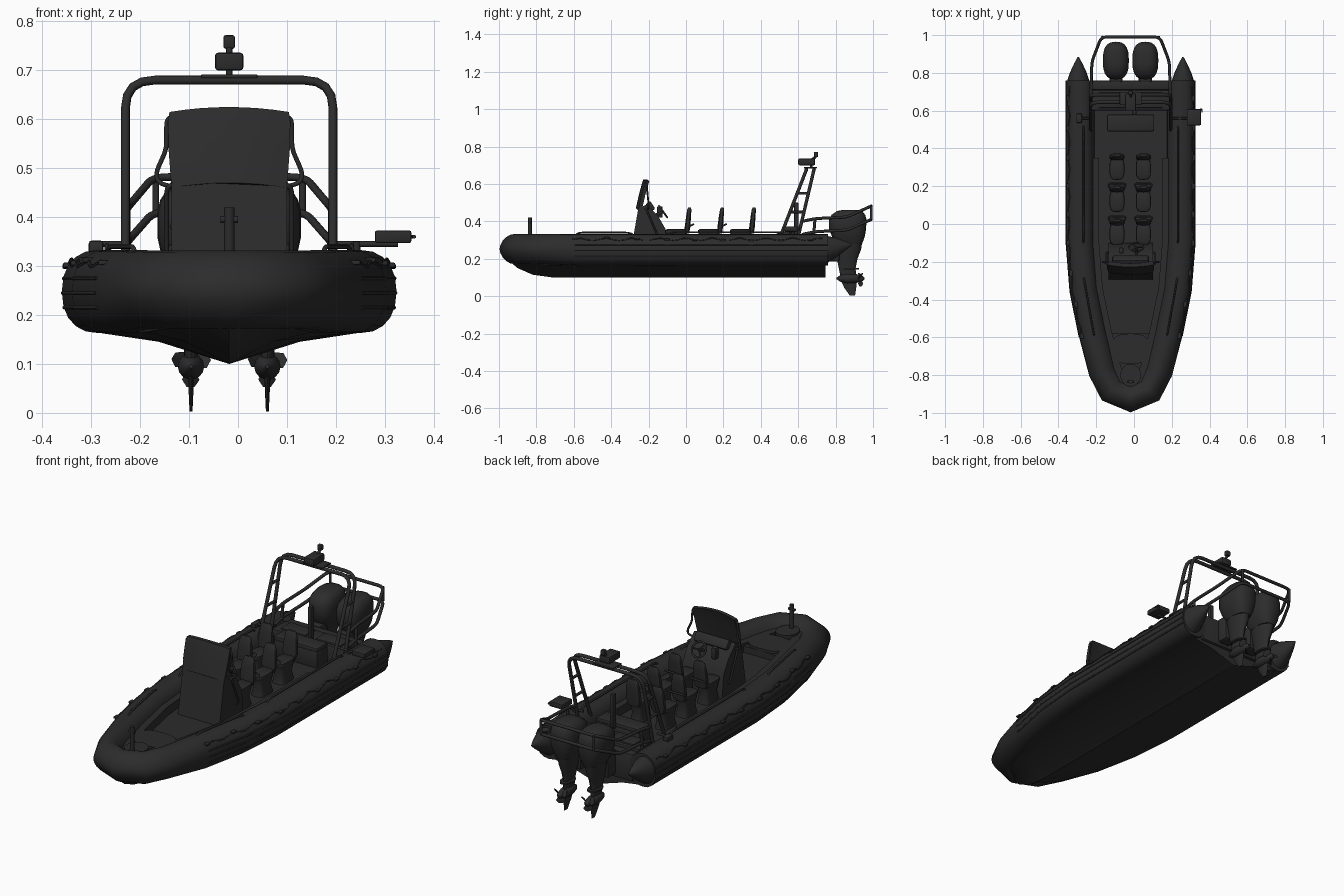
import bpy, bmesh, math
from mathutils import Vector, Matrix

if "Cube" in bpy.data.objects:
    bpy.data.objects.remove(bpy.data.objects["Cube"])

CX = -0.018  # hull centreline
black = bpy.data.materials.new("matte_black")
black.use_nodes = True
black.diffuse_color = (0.025, 0.025, 0.025, 1)
black.node_tree.nodes["Principled BSDF"].inputs["Base Color"].default_value = (0.025, 0.025, 0.025, 1)


def finish(name, bm, angle=40):
    bmesh.ops.recalc_face_normals(bm, faces=bm.faces)
    me = bpy.data.meshes.new(name)
    bm.to_mesh(me)
    bm.free()
    me.materials.append(black)
    ob = bpy.data.objects.new(name, me)
    bpy.context.collection.objects.link(ob)
    ob.location.x = CX
    bpy.ops.object.select_all(action='DESELECT')
    ob.select_set(True)
    bpy.context.view_layer.objects.active = ob
    bpy.ops.object.shade_smooth_by_angle(angle=math.radians(angle))


def loft(name, rings, angle=40):
    bm = bmesh.new()
    loops = [[bm.verts.new(p) for p in ring] for ring in rings]
    n = len(rings[0])
    for a, b in zip(loops, loops[1:]):
        for i in range(n):
            j = (i + 1) % n
            bm.faces.new((a[i], a[j], b[j], b[i]))
    bm.faces.new(loops[0])
    bm.faces.new(loops[-1])
    finish(name, bm, angle)


def oval(x, y, z, rx, ry, n=16, power=1.0):
    pts = []
    for i in range(n):
        c, s = math.cos(math.tau * i / n), math.sin(math.tau * i / n)
        pts.append((x + rx * math.copysign(abs(c) ** power, c),
                    y + ry * math.copysign(abs(s) ** power, s), z))
    return pts


def box(name, centre, size, bevel=0.008, tilt=0):
    bm = bmesh.new()
    bmesh.ops.create_cube(bm, size=1, matrix=Matrix.Translation(centre)
                          @ Matrix.Rotation(tilt, 4, 'X') @ Matrix.Diagonal((*size, 1)))
    bmesh.ops.bevel(bm, geom=bm.edges[:], offset=bevel, segments=2, affect='EDGES', profile=0.5)
    finish(name, bm)


def rounded(pts, r):
    pts = [Vector(p) for p in pts]
    out = [pts[0]]
    for a, b, c in zip(pts, pts[1:], pts[2:]):
        p = b + (a - b).normalized() * min(r, (a - b).length * 0.45)
        q = b + (c - b).normalized() * min(r, (c - b).length * 0.45)
        for t in (0, 0.25, 0.5, 0.75, 1):
            out.append(p * (1 - t) ** 2 + b * 2 * t * (1 - t) + q * t * t)
    return out + [pts[-1]]


def pipe(name, pts, r=0.008, corner=0.03, sides=8):
    pts = rounded(pts, corner) if corner else [Vector(p) for p in pts]
    rings, u = [], None
    for i, p in enumerate(pts):
        t = (pts[min(i + 1, len(pts) - 1)] - pts[max(i - 1, 0)]).normalized()
        if u is None:
            u = t.orthogonal()
        u = (u - t * u.dot(t)).normalized()
        v = t.cross(u)
        rings.append([p + (u * math.cos(math.tau * k / sides) + v * math.sin(math.tau * k / sides)) * r
                      for k in range(sides)])
    loft(name, rings, 50)


# Inflatable collar
half = [(0.1, -0.88), (0.148, -0.78), (0.2, -0.58), (0.247, -0.35), (0.267, -0.1), (0.267, 0.35), (0.267, 0.76)]
path = [(-x, y) for x, y in reversed(half)] + [(0, -0.922)] + half


def offset_path(d, z):
    out = []
    for i, (x, y) in enumerate(path):
        a, b = path[max(i - 1, 0)], path[min(i + 1, len(path) - 1)]
        t = Vector((b[0] - a[0], b[1] - a[1], 0)).normalized()
        out.append(Vector((x, y, z)) + Vector((t.y, -t.x, 0)) * d)
    return out


rings = []
for a, b in zip(offset_path(-0.075, 0.248), offset_path(0.075, 0.248)):
    at_bow = a.y < -0.75  # rounder section and slight lift at the bow
    section = oval(0, 0, 0.004 if at_bow else 0, 1, 0.08 if at_bow else 0.085, 20, 1.15 if at_bow else 0.88)
    rings.append([(a + b) / 2 + (b - a) / 2 * u + Vector((0, 0, v + w)) for u, v, w in section])
loft("inflatable_collar", rings, 45)
for s in (-1, 1):
    cone = []
    for y, r in ((0.755, 0.06), (0.8, 0.045), (0.85, 0.022), (0.885, 0.003)):
        cone.append([(s * 0.277 + r * math.cos(math.tau * k / 16), y,
                      0.25 + (y - 0.755) * 0.2 + 1.2 * r * math.sin(math.tau * k / 16)) for k in range(16)])
    loft("collar_tail_cone", cone)

# Rubbing strakes, looped lifelines and rails on each side of the collar
for s in (-1, 1):
    def flank(d, z):
        pts = offset_path(d, z)
        return pts[10:] if s > 0 else pts[4::-1]

    for d, z in ((0.071, 0.275), (0.073, 0.245), (0.07, 0.215)):
        pipe("rubbing_strake", flank(d, z), 0.004, 0)
    rope, line = flank(0.055, 0.314), []
    for a, b in zip(rope, rope[1:]):
        steps = max(4, int((b - a).length / 0.03))
        line += [a.lerp(b, k / steps) for k in range(steps)]
    line = [p + Vector((s * 0.008, 0, -0.015)) * abs(math.sin(p.y * 22)) for p in line]
    pipe("lifeline", line, 0.004, 0, 6)
    for p in line[::5]:
        box("lifeline_patch", p, (0.022, 0.03, 0.01), 0.003)
    pipe("collar_grab_rail", [(s * 0.19, -0.6, 0.31), (s * 0.195, -0.58, 0.34), (s * 0.245, -0.3, 0.34),
                              (s * 0.25, -0.27, 0.32)], 0.005)
    pipe("side_rail", [(s * 0.25, -0.1, 0.325), (s * 0.25, -0.08, 0.342), (s * 0.25, 0.5, 0.342),
                       (s * 0.25, 0.52, 0.325)], 0.005)

# V hull with flat cockpit floor
hull = []
for y, w, keel, chine in ((-0.96, 0.05, 0.2, 0.225), (-0.9, 0.09, 0.15, 0.195), (-0.82, 0.135, 0.115, 0.172),
                          (-0.72, 0.17, 0.101, 0.165), (-0.35, 0.24, 0.1, 0.163), (0, 0.262, 0.1, 0.163),
                          (0.745, 0.262, 0.1, 0.163)):
    mid = keel + (chine - keel) * 0.72
    hull.append([(-w, y, 0.245), (-w, y, chine), (-w * 0.55, y, mid), (0, y, keel),
                 (w * 0.55, y, mid), (w, y, chine), (w, y, 0.245)])
loft("v_hull", hull, 20)

# Low ledge around the cockpit
ledge = []
for a, b in zip(offset_path(-0.1, 0.24), offset_path(-0.06, 0.24)):
    up = Vector((0, 0, 0.05))
    ledge.append([a, b, b + up, a + up])
loft("cockpit_ledge", ledge[1:-1], 30)

# Foredeck, locker hatch and mooring post
loft("foredeck", [[(-0.13, -0.58, z), (0.13, -0.58, z), (0.1, -0.75, z), (0.07, -0.86, z),
                   (-0.07, -0.86, z), (-0.1, -0.75, z)] for z in (0.24, 0.278)], 30)
loft("locker_hatch", [oval(0, -0.66, z, 0.1, 0.08, 20, 0.7) for z in (0.27, 0.29)])
loft("anchor_pad", [oval(0, -0.8, z, 0.055, 0.06) for z in (0.27, 0.3)])
pipe("mooring_post", [(0, -0.835, 0.28), (0, -0.835, 0.42)], 0.011, 0)
pipe("mooring_crossbar", [(-0.018, -0.835, 0.395), (0.018, -0.835, 0.395)], 0.007, 0)

# Steering console with curved windscreen
console = [(-0.295, 0.24), (-0.255, 0.47), (-0.21, 0.49), (-0.15, 0.43), (-0.11, 0.36), (-0.1, 0.24)]
loft("console_body", [[(s * 0.118, y, z) for y, z in console] for s in (-1, 1)], 30)
screen = []
for z, y, w in ((0.47, -0.268, 0.118), (0.55, -0.25, 0.124), (0.605, -0.235, 0.125), (0.625, -0.228, 0.122)):
    front = [(w * k / 4, y + 0.012 * (k / 4) ** 2, z - 0.01 * (k / 4) ** 2) for k in range(-4, 5)]
    screen.append(front + [(x * 0.97, b + 0.02, c) for x, b, c in reversed(front)])
loft("windscreen", screen)
for s in (-1, 1):
    pipe("screen_handle", [(s * 0.115, -0.215, 0.605), (s * 0.128, -0.21, 0.6), (s * 0.128, -0.205, 0.54),
                           (s * 0.15, -0.2, 0.49), (s * 0.145, -0.2, 0.47), (s * 0.11, -0.21, 0.46)], 0.005, 0.015)
    pipe("console_handle", [(s * 0.11, -0.15, 0.3), (s * 0.128, -0.15, 0.32), (s * 0.128, -0.21, 0.46),
                            (s * 0.11, -0.22, 0.47)], 0.005, 0.015)
hub = Vector((0.03, -0.122, 0.452))
tilt = Matrix.Rotation(math.radians(-55), 3, 'X')
rim = [hub + tilt @ Vector((0.038 * math.cos(math.tau * k / 20), 0.038 * math.sin(math.tau * k / 20), 0)) for k in range(21)]
pipe("steering_wheel", rim, 0.005, 0)
for k in (0, 7, 13):
    pipe("wheel_spoke", [hub, rim[k]], 0.004, 0)
pipe("steering_column", [hub, (0.03, -0.18, 0.425)], 0.008, 0)
box("throttle", (-0.05, -0.14, 0.45), (0.025, 0.03, 0.06), 0.006)
box("instrument_panel", (0, -0.19, 0.48), (0.19, 0.03, 0.05), 0.008, 0.6)

# Three rows of twin seats
for y in (-0.04, 0.135, 0.305):
    for x in (-0.072, 0.068):
        loft("seat_pod", [oval(x, y - 0.01, z, w, d, 16, 0.5) for z, w, d in
                          ((0.24, 0.036, 0.055), (0.29, 0.028, 0.045), (0.335, 0.036, 0.055))])
        loft("seat_cushion", [oval(x, y - 0.012, z, w, d, 16, 0.6) for z, w, d in
                              ((0.33, 0.034, 0.054), (0.342, 0.04, 0.06), (0.353, 0.038, 0.058), (0.358, 0.03, 0.05))])
        loft("seat_backrest", [oval(x, y + d, z, w, t, 16, 0.6) for z, d, w, t in
             ((0.335, 0.045, 0.03, 0.012), (0.37, 0.048, 0.041, 0.015), (0.43, 0.054, 0.036, 0.013),
              (0.465, 0.058, 0.028, 0.011), (0.475, 0.059, 0.018, 0.006))])
        if y < 0.3:
            pipe("seat_grab_handle", [(x - 0.035, y + 0.05, 0.37), (x - 0.05, y + 0.08, 0.385),
                                      (x + 0.05, y + 0.08, 0.385), (x + 0.035, y + 0.05, 0.37)], 0.005, 0.02)

# Stern bench, lockers and transom
box("stern_bench", (0, 0.535, 0.285), (0.25, 0.09, 0.09))
box("bench_cushion", (0, 0.535, 0.335), (0.25, 0.09, 0.022))
box("stern_locker", (0, 0.655, 0.26), (0.42, 0.11, 0.12))
box("transom", (0, 0.735, 0.24), (0.42, 0.05, 0.14))
for s in (-1, 1):
    box("stern_hatch", (s * 0.1, 0.655, 0.322), (0.14, 0.08, 0.012), 0.003)
box("stern_post", (0.02, 0.59, 0.41), (0.02, 0.025, 0.18), 0.005)

# Radar arch: two leaning hoops joined by rungs
def arch_point(s, z, rear):
    t = (z - 0.32) / 0.36
    return (s * 0.212, (0.6 + 0.085 * t) if rear else (0.505 + 0.14 * t), z)

for rear in (False, True):
    pipe("radar_arch_hoop", [arch_point(-1, 0.3, rear), arch_point(-1, 0.68, rear),
                             arch_point(1, 0.68, rear), arch_point(1, 0.3, rear)], 0.009, 0.06, 10)
for s in (-1, 1):
    for z in (0.45, 0.55):
        pipe("arch_rung", [arch_point(s, z, False), arch_point(s, z, True)], 0.007, 0)
box("radar_plate", (0, 0.665, 0.688), (0.115, 0.07, 0.008), 0.002)
pipe("radar_mast", [(0, 0.67, 0.685), (0, 0.67, 0.73), (0, 0.695, 0.745), (0, 0.695, 0.765)], 0.007, 0.01)
box("radar_unit", (0, 0.645, 0.718), (0.058, 0.09, 0.036), 0.006)
box("beacon", (0, 0.695, 0.758), (0.024, 0.022, 0.028), 0.005)

# Guard rails around the engines
for z0, z1, z2 in ((0.33, 0.345, 0.41), (0.4, 0.415, 0.482)):
    side = [(0.21, 0.62, z0), (0.21, 0.69, z1), (0.205, 0.86, z1 + 0.008), (0.155, 0.99, z2)]
    pipe("engine_guard_rail", [(-x, y, z) for x, y, z in side] + side[::-1], 0.008, 0.03)
for s in (-1, 1):
    pipe("guard_rail_post", [(s * 0.21, 0.68, 0.3), (s * 0.21, 0.69, 0.415)], 0.008, 0)
    pipe("guard_rail_upright", [(s * 0.15, 0.99, 0.41), (s * 0.15, 0.99, 0.482)], 0.007, 0)

# Twin outboard engines
for s in (-1, 1):
    x = s * 0.078
    loft("engine_cowl", [oval(x, y, z, rx, ry, 20, 0.75) for y, z, rx, ry in
         ((0.872, 0.28, 0.042, 0.07), (0.868, 0.32, 0.06, 0.088), (0.864, 0.36, 0.069, 0.099),
          (0.865, 0.41, 0.069, 0.1), (0.868, 0.435, 0.063, 0.09), (0.875, 0.455, 0.05, 0.068), (0.88, 0.462, 0.03, 0.04))], 50)
    loft("engine_leg", [oval(x, y, z, rx, ry) for y, z, rx, ry in
         ((0.87, 0.08, 0.012, 0.04), (0.862, 0.15, 0.016, 0.045), (0.862, 0.2, 0.026, 0.055),
          (0.868, 0.25, 0.036, 0.068), (0.87, 0.3, 0.045, 0.074))])
    box("engine_mount", (x, 0.785, 0.25), (0.07, 0.07, 0.13), 0.01)
    loft("cavitation_plate", [oval(x, 0.875, z, 0.03, 0.05) for z in (0.144, 0.152)])
    gear = []
    for y, r in ((0.805, 0.004), (0.825, 0.018), (0.86, 0.027), (0.91, 0.024), (0.945, 0.014), (0.955, 0.004)):
        gear.append([(x + r * math.cos(math.tau * k / 14), y, 0.095 + r * math.sin(math.tau * k / 14)) for k in range(14)])
    loft("gear_case", gear)
    loft("skeg", [oval(x, y, z, rx, ry, 8) for y, z, rx, ry in
         ((0.89, 0.003, 0.003, 0.014), (0.878, 0.045, 0.005, 0.032), (0.87, 0.09, 0.007, 0.045))])
    for k in range(3):
        a = math.tau * k / 3 + 0.5
        out, across = Vector((math.cos(a), 0, math.sin(a))), Vector((-math.sin(a), 0.8, math.cos(a)))
        base = Vector((x, 0.933, 0.095))
        loft("propeller_blade", [[base + out * r + across * w + Vector((0, t, 0)) for w, t in
             ((-h, 0), (0, 0.004), (h, 0), (0, -0.004))] for r, h in ((0.01, 0.009), (0.027, 0.018), (0.042, 0.008))])

# Side table on one flank and a small cleat frame on the other
pipe("table_arm", [(0.21, 0.56, 0.345), (0.345, 0.56, 0.345)], 0.006, 0)
pipe("table_post", [(0.26, 0.56, 0.32), (0.26, 0.56, 0.35)], 0.008, 0)
box("side_table", (0.335, 0.565, 0.36), (0.075, 0.085, 0.026), 0.005)
pipe("table_handle", [(0.35, 0.6, 0.36), (0.378, 0.61, 0.36), (0.378, 0.59, 0.36)], 0.004, 0.01)
pipe("cleat_arm", [(-0.21, 0.56, 0.345), (-0.285, 0.56, 0.345)], 0.006, 0)
box("cleat_block", (-0.272, 0.56, 0.338), (0.03, 0.05, 0.028), 0.006)
